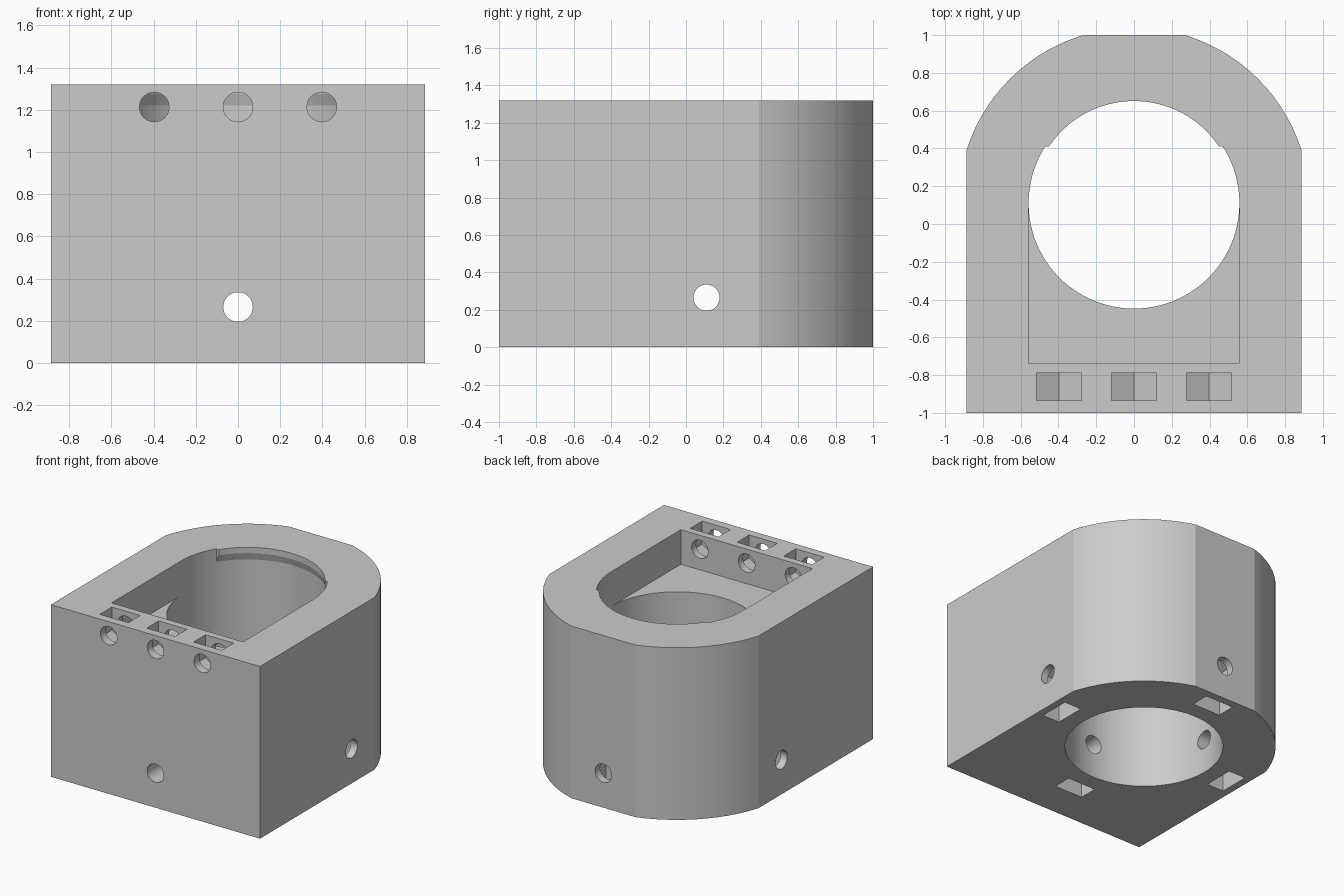
import bpy, bmesh
from math import sin, cos, asin, radians, pi
from mathutils import Vector

HALF_W, TOP, CY = 0.887, 1.32, 0.11      # half width, height, bore axis y
BORE, FLOOR = 0.558, 1.055               # bore radius, pocket floor height
X, Y, Z = Vector((1, 0, 0)), Vector((0, 1, 0)), Vector((0, 0, 1))

cube = bpy.data.objects.get("Cube")
if cube:
    bpy.data.objects.remove(cube)

grey = bpy.data.materials.new("plain_grey")
grey.use_nodes = True
grey.diffuse_color = (0.6, 0.6, 0.6, 1)
grey.node_tree.nodes["Principled BSDF"].inputs["Base Color"].default_value = (0.6, 0.6, 0.6, 1)


def arc(r, a0, a1, n, cy=0.0):
    angles = [radians(a0 + (a1 - a0) * i / n) for i in range(n + 1)]
    return [(r * cos(a), cy + r * sin(a)) for a in angles]


def finish(name, bm):
    bmesh.ops.recalc_face_normals(bm, faces=bm.faces)
    mesh = bpy.data.meshes.new(name)
    bm.to_mesh(mesh)
    bm.free()
    mesh.materials.append(grey)
    obj = bpy.data.objects.new(name, mesh)
    bpy.context.collection.objects.link(obj)
    return obj


def prism(name, points, origin, v_axis, w_axis, start, end):
    """Extrude a flat profile along w_axis from start to end."""
    u_axis = v_axis.cross(w_axis)
    bm = bmesh.new()
    base = [bm.verts.new(origin + u_axis * u + v_axis * v + w_axis * start) for u, v in points]
    face = bm.faces.new(base)
    ext = bmesh.ops.extrude_face_region(bm, geom=[face])
    moved = [g for g in ext["geom"] if isinstance(g, bmesh.types.BMVert)]
    bmesh.ops.translate(bm, verts=moved, vec=w_axis * (end - start))
    return finish(name, bm)


def combine(target, tool, operation):
    tool.hide_render = True
    mod = target.modifiers.new(operation.lower(), "BOOLEAN")
    mod.operation, mod.solver, mod.object = operation, "EXACT", tool
    bpy.context.view_layer.objects.active = target
    bpy.ops.object.modifier_apply(modifier=mod.name)
    bpy.data.objects.remove(tool)


# Housing block: square front, rounded back with a flat
right_side = [(HALF_W, -1)] + arc(0.93, 17.5, 73.1, 14, CY)
right_side[1] = (HALF_W, right_side[1][1])
right_side[-1] = (right_side[-1][0], 1)
outline = right_side + [(-x, y) for x, y in reversed(right_side)]
body = prism("housing", outline, Vector(), Y, Z, 0, TOP)

# Shallow top pocket and the round bore through the floor
pocket = [(-BORE, -0.735), (BORE, -0.735)] + arc(BORE, 0, 180, 48, CY)
combine(body, prism("pocket_cutter", pocket, Vector(), Y, Z, FLOOR, 1.5), "DIFFERENCE")
bore = arc(BORE, 0, 360, 96, CY)[:-1]
combine(body, prism("bore_cutter", bore, Vector(), Y, Z, -0.1, FLOOR + 0.01), "DIFFERENCE")

# Retaining lip around the back of the bore
bm = bmesh.new()
section = [(0.58, TOP), (0.541, TOP), (0.541, 1.275), (0.558, 1.22), (0.58, 1.22)]
rings, steps = [], 32
for i in range(steps + 1):
    ring = []
    for r, z in section:
        a0 = asin(0.3 / r)
        a = a0 + (pi - 2 * a0) * i / steps
        ring.append(bm.verts.new((r * cos(a), CY + r * sin(a), z)))
    rings.append(ring)
for a, b in zip(rings, rings[1:]):
    for k in range(len(section)):
        j = (k + 1) % len(section)
        bm.faces.new((a[k], a[j], b[j], b[k]))
bm.faces.new(rings[0])
bm.faces.new(rings[-1])
combine(body, finish("retaining_lip", bm), "UNION")

# Screw holes with pointed nut slots that open along v_axis
bolt = arc(0.07, 0, 360, 48)[:-1]
nut = [(-0.12, 0.5), (-0.12, -0.07), (0, -0.139), (0.12, -0.07), (0.12, 0.5)]


def screw(origin, direction, v_axis, hole, slot):
    combine(body, prism("hole_cutter", bolt, origin, v_axis, direction, *hole), "DIFFERENCE")
    combine(body, prism("slot_cutter", nut, origin, v_axis, direction, *slot), "DIFFERENCE")


for x in (-0.397, 0, 0.397):
    screw(Vector((x, 0, 1.213)), -Y, Z, (0.6, 1.1), (0.79, 0.935))
for d in (X, Y, -X, -Y):
    screw(Vector((0, CY, 0.265)), d, -Z, (0.4, 1.3), (0.685, 0.83))

# Smooth curved walls, keep the real edges crisp
bpy.ops.object.select_all(action="DESELECT")
body.select_set(True)
bpy.context.view_layer.objects.active = body
bpy.ops.object.shade_smooth_by_angle(angle=radians(10))
